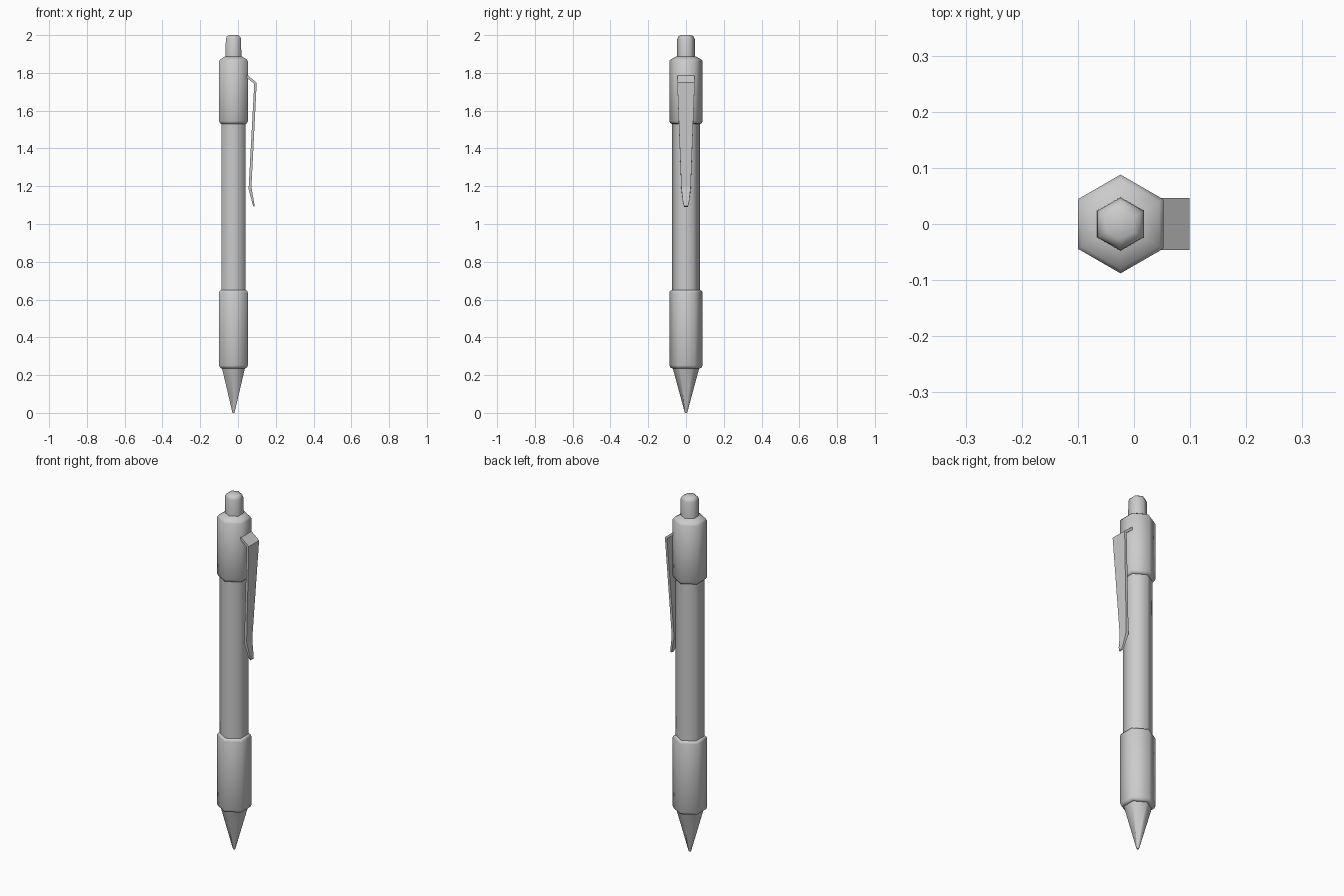
import bpy, bmesh
from math import radians, sin, cos, pi

if "Cube" in bpy.data.objects:
    bpy.data.objects.remove(bpy.data.objects["Cube"])

CX = -0.024   # pen axis
SIDES = 6


def finish(name, bm, angle=None):
    bmesh.ops.recalc_face_normals(bm, faces=bm.faces)
    me = bpy.data.meshes.new(name)
    bm.to_mesh(me)
    bm.free()
    ob = bpy.data.objects.new(name, me)
    bpy.context.collection.objects.link(ob)
    if angle:
        bpy.ops.object.select_all(action='DESELECT')
        ob.select_set(True)
        bpy.context.view_layer.objects.active = ob
        bpy.ops.object.shade_smooth_by_angle(angle=radians(angle))
    return ob


def loft(bm, rings):
    """Skin closed rings of points and cap both ends."""
    rows = [[bm.verts.new(p) for p in ring] for ring in rings]
    for a, b in zip(rows, rows[1:]):
        for i in range(len(a)):
            j = (i + 1) % len(a)
            bm.faces.new((a[i], a[j], b[j], b[i]))
    bm.faces.new(rows[0])
    bm.faces.new(rows[-1])


def hex_part(name, profile):
    """Hexagonal turned part from (radius, z) pairs, corners on +-y."""
    bm = bmesh.new()
    angs = [pi / 2 + 2 * pi * i / SIDES for i in range(SIDES)]
    loft(bm, [[(CX + r * cos(a), r * sin(a), z) for a in angs] for r, z in profile])
    return finish(name, bm, 62)


# Pen body, from point to push button
hex_part("tip", [(0.006, 0.0), (0.071, 0.24)])
hex_part("grip", [(0.074, 0.236), (0.083, 0.24), (0.088, 0.252),
                  (0.088, 0.637), (0.084, 0.646), (0.074, 0.65)])
hex_part("barrel", [(0.074, 0.63), (0.074, 1.55)])
hex_part("cap", [(0.074, 1.53), (0.082, 1.533), (0.088, 1.545),
                 (0.088, 1.862), (0.08, 1.872), (0.05, 1.888)])
hex_part("push_button", [(0.048, 1.88), (0.047, 1.978), (0.041, 1.992), (0.028, 2.0)])

# Bent, tapering pocket clip: outer x, z, inner x, z, half width
sections = [(0.03, 1.805, 0.03, 1.788, 0.046),
            (0.099, 1.748, 0.086, 1.742, 0.046),
            (0.071, 1.195, 0.056, 1.185, 0.025),
            (0.085, 1.115, 0.076, 1.11, 0.016),
            (0.088, 1.094, 0.082, 1.091, 0.010)]
bm = bmesh.new()
loft(bm, [[(xo, -w, zo), (xo, w, zo), (xi, w, zi), (xi, -w, zi)]
          for xo, zo, xi, zi, w in sections])
finish("pocket_clip", bm)
